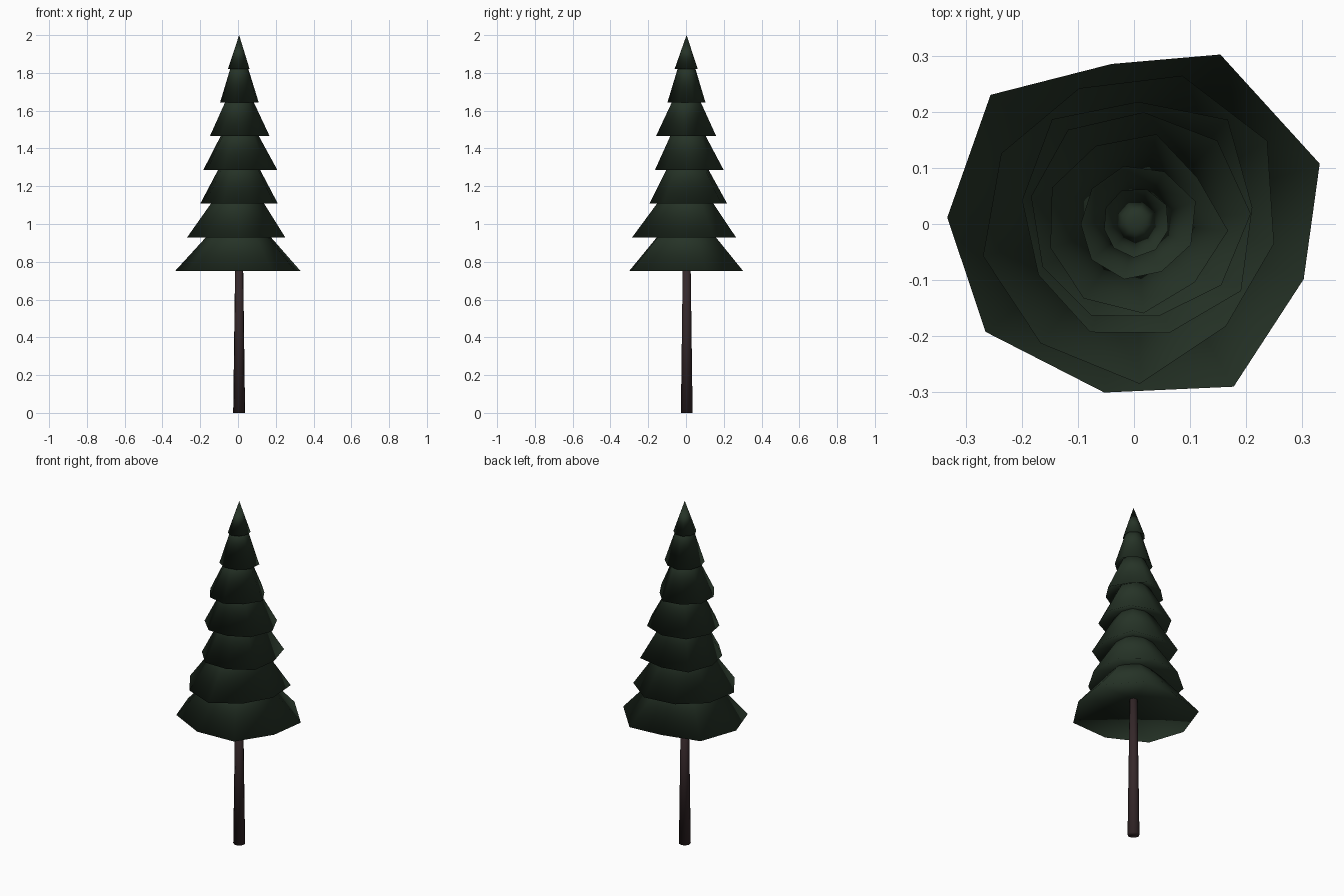
import bpy, bmesh
from math import sin, cos, radians

if "Cube" in bpy.data.objects:
    bpy.data.objects.remove(bpy.data.objects["Cube"])

CX, CY = 0.006, 0.003      # trunk axis, slightly off the uneven outline's centre


def material(name, rgb):
    m = bpy.data.materials.new(name)
    m.diffuse_color = (*rgb, 1)
    m.use_nodes = True
    m.node_tree.nodes["Principled BSDF"].inputs["Base Color"].default_value = m.diffuse_color
    return m


GREEN = material("dark pine green", (0.019, 0.033, 0.020))
BROWN = material("dark bark brown", (0.036, 0.021, 0.023))


def make_object(name, bm, mat):
    bmesh.ops.recalc_face_normals(bm, faces=bm.faces)
    for f in bm.faces:
        f.smooth = True
    me = bpy.data.meshes.new(name)
    bm.to_mesh(me)
    bm.free()
    me.materials.append(mat)
    ob = bpy.data.objects.new(name, me)
    bpy.context.collection.objects.link(ob)
    return ob


def branch_tier(name, z, height, phase, radii, turns):
    """Nine-sided cone with an uneven rim and a hollowed underside."""
    bm = bmesh.new()
    tip = bm.verts.new((CX, CY, z + height))
    hollow = bm.verts.new((CX, CY, z + height * 0.21))
    rim = []
    for i, r in enumerate(radii):
        a = radians(phase + turns[i] + i * 360 / len(radii))
        rim.append(bm.verts.new((r * cos(a), r * sin(a), z)))
    for i, v in enumerate(rim):
        w = rim[(i + 1) % len(rim)]
        bm.faces.new((v, w, tip))
        bm.faces.new((w, v, hollow))
    make_object(name, bm, GREEN)


# Branch tiers, bottom to top: height, start angle, rim radii, angle unevenness
EVEN = (0,) * 9
tiers = [
    (0.37, 18, (.348, .339, .288, .344, .333, .327, .305, .340, .318),
     (0, 5, 0, 0, 0, -2, 2, 3.5, 4)),
    (0.39, -8, (.252, .280, .278, .261, .268, .275, .270, .285, .245), EVEN),
    (0.39, 8, (.213, .250, .218, .237, .204, .193, .208, .204, .225), EVEN),
    (0.37, 5, (.209, .210, .200, .205, .190, .180, .180, .170, .190), EVEN),
    (0.345, -4, (.168, .140, .165, .155, .160, .155, .160, .160, .150), EVEN),
    (0.335, 20, (.117, .108, .105, .098, .095, .099, .100, .098, .108), EVEN),
    (0.179, 30, (.067, .066, .064, .058, .054, .056, .060, .060, .062), EVEN),
]
for i, (height, phase, radii, turns) in enumerate(tiers):
    branch_tier(f"branch_tier_{i + 1}", 0.7515 + i * 0.1783, height, phase,
                radii, turns)

# Tapered trunk, ending inside the lowest tier
bm = bmesh.new()
bmesh.ops.create_cone(bm, cap_ends=True, segments=9, radius1=0.032,
                      radius2=0.020, depth=0.9)
bmesh.ops.translate(bm, verts=bm.verts, vec=(CX, CY, 0.45))
make_object("trunk", bm, BROWN)
